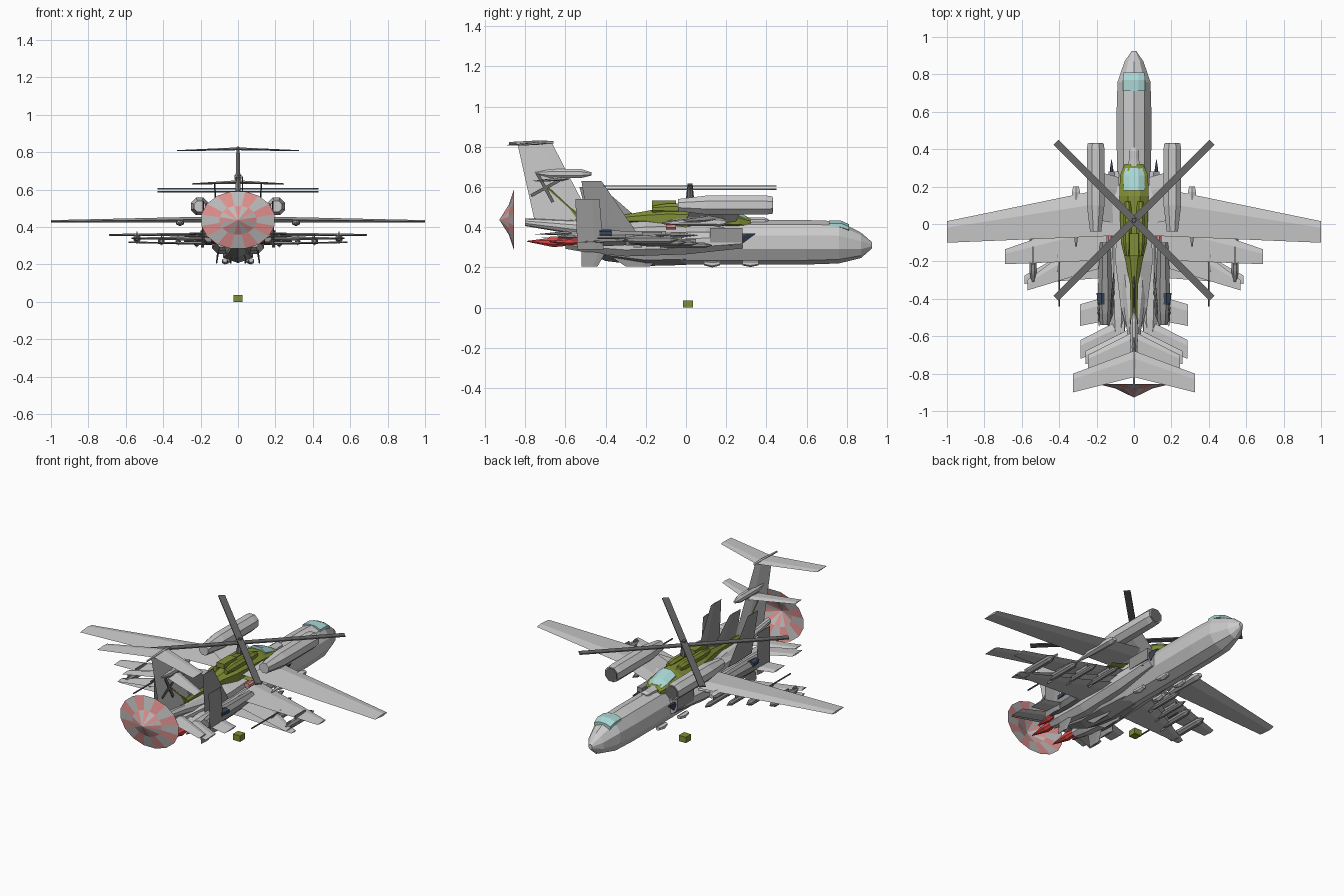
import bpy, bmesh, math
from math import sin, cos, pi, tau
from mathutils import Vector as V


def mat(name, c):
    m = bpy.data.materials.new(name)
    m.diffuse_color = (*c, 1)
    return m


OLIVE = mat("olive", (0.22, 0.27, 0.035))
TEAL = mat("teal", (0.4, 0.68, 0.66))
RED = mat("red", (0.75, 0.06, 0.06))
PINK = mat("faded_red", (0.75, 0.28, 0.27))
NAVY = mat("navy", (0.04, 0.06, 0.1))
GREY = mat("grey", (0.5, 0.5, 0.5))
DARK = mat("dark_grey", (0.14, 0.14, 0.14))
MID = mat("mid_grey", (0.3, 0.3, 0.3))


def finish(name, bm, m=None):
    bmesh.ops.recalc_face_normals(bm, faces=bm.faces)
    me = bpy.data.meshes.new(name)
    bm.to_mesh(me)
    bm.free()
    ob = bpy.data.objects.new(name, me)
    bpy.context.collection.objects.link(ob)
    if m:
        me.materials.append(m)
    return ob


def bridge(bm, rings):
    n = len(rings[0])
    vs = [[bm.verts.new(p) for p in r] for r in rings]
    for a, b in zip(vs, vs[1:]):
        for i in range(n):
            bm.faces.new((a[i], a[(i + 1) % n], b[(i + 1) % n], b[i]))
    bm.faces.new(vs[0])
    bm.faces.new(vs[-1])


def loft(name, secs, n=8, m=None, xs=(0,)):
    """Body along y; each section is (y, centre z, half width, half height)."""
    bm = bmesh.new()
    k = 1 / cos(pi / n)
    for x in xs:
        bridge(bm, [[V((x + k * rx * cos(tau * (i + .5) / n), y, z + k * rz * sin(tau * (i + .5) / n)))
                     for i in range(n)] for y, z, rx, rz in secs])
    return finish(name, bm, m)


def blade(name, secs, up, m=None, mirror=True):
    """Wing or fin; each section is (leading point, trailing point, thickness)."""
    bm = bmesh.new()
    up = V(up)
    for s in ((1, -1) if mirror else (1,)):
        rings = []
        for a, b, t in secs:
            a, b = V(a), V(b)
            p = [a, a.lerp(b, .3) + up * t / 2, b, a.lerp(b, .3) - up * t / 2]
            rings.append([V((q.x * s, q.y, q.z)) for q in p])
        bridge(bm, rings)
    return finish(name, bm, m)


def wing(name, root, tip, t=.016, m=None):
    """root and tip: (x, leading y, trailing y, z)."""
    return blade(name, [((x, a, z), (x, b, z), th) for (x, a, b, z), th in ((root, t * 1.5), (tip, t * .6))],
                 (0, 0, 1), m)


def fin(name, root, tip, t=.018, m=None, mirror=False):
    """root and tip: (x, leading y, trailing y, z), standing upright."""
    return blade(name, [((x, a, z), (x, b, z), th) for (x, a, b, z), th in ((root, t), (tip, t * .5))],
                 (1, 0, 0), m, mirror)


def box(name, c, s, m=None, mirror=False):
    bm = bmesh.new()
    for k in ((1, -1) if mirror else (1,)):
        r = bmesh.ops.create_cube(bm, size=1)
        for v in r["verts"]:
            v.co = V((c[0] * k + v.co.x * s[0], c[1] + v.co.y * s[1], c[2] + v.co.z * s[2]))
    return finish(name, bm, m)


# Large amphibious plane: hull with stepped bottom, wing, engines and T-tail
loft("hull", [(.925, .31, .012, .015), (.87, .31, .05, .06), (.76, .325, .088, .1), (.6, .325, .093, .105),
              (-.2, .325, .09, .105), (-.34, .37, .07, .06), (-.55, .40, .04, .035), (-.8, .425, .015, .018)], 10)
loft("hull_windscreen", [(.81, .395, .055, .02), (.77, .41, .06, .023), (.71, .41, .06, .023)], 8, TEAL)
wing("main_wing", (.03, .215, -.06, .442), (1, .015, -.1, .43), .022)
loft("turbofan", [(.43, .51, .043, .043), (.40, .51, .047, .047), (.1, .51, .047, .047), (-.04, .51, .03, .03)],
     8, None, (-.205, .205))
loft("turbofan_intake", [(.433, .51, .038, .038), (.428, .51, .038, .038)], 8, DARK, (-.205, .205))
blade("engine_pylon", [((.08, .25, .43), (.08, .0, .43), .02), ((.19, .28, .49), (.19, .02, .49), .02)], (0, 0, 1))
fin("tall_fin", (0, -.46, -.75, .42), (0, -.67, -.84, .825), .035)
wing("high_tailplane", (.004, -.68, -.82, .818), (.325, -.80, -.90, .808), .010)
loft("fin_top_fairing", [(-.66, .822, .005, .005), (-.72, .822, .008, .009), (-.88, .818, .004, .005)], 6)
loft("wheel_bulge", [(.36, .222, .012, .01), (.32, .218, .016, .014), (.28, .222, .012, .01)], 6, None, (-.06, .06))
loft("rear_wheel_bulge", [(.17, .222, .012, .01), (.13, .216, .016, .014), (.09, .222, .012, .01)], 6, None, (-.07, .07))
loft("wing_edge_pod", [(.2, .425, .015, .01), (.17, .425, .022, .018), (0, .425, .018, .015), (-.12, .42, .004, .004)],
     6, None, (-.31, .31))

# Mid tail with bullet fairing
wing("mid_tailplane", (.01, -.58, -.69, .64), (.245, -.70, -.77, .63), .012)
loft("tail_bullet", [(-.47, .665, .006, .008), (-.52, .667, .02, .022), (-.68, .667, .02, .022), (-.75, .67, .006, .006)], 8)

# Jet group: nested swept wings, nacelles, fins and stabilizers
wing("jet_wing_a", (.06, .08, -.19, .36), (.69, -.135, -.215, .358), .016)
wing("jet_wing_b", (.06, .08, -.20, .335), (.57, -.30, -.355, .34), .016)
wing("jet_wing_c", (.06, .02, -.28, .31), (.585, -.275, -.32, .318), .012)
for i, (r, t) in enumerate([((.05, -.36, -.50, .33), (.29, -.43, -.545, .325)),
                            ((.05, -.50, -.63, .35), (.285, -.62, -.72, .35)),
                            ((.02, -.56, -.68, .37), (.26, -.68, -.75, .365))]):
    wing("jet_stabilizer_%d" % i, r, t, .014)
loft("jet_nacelle", [(.28, .335, .045, .04), (.0, .32, .055, .055), (-.3, .31, .055, .055),
                     (-.5, .32, .045, .045), (-.6, .325, .032, .032)], 8, None, (-.085, .085))
loft("jet_tail_boom", [(-.1, .35, .03, .03), (-.38, .345, .038, .038), (-.48, .345, .035, .035), (-.54, .345, .025, .025)],
     8, MID, (-.155, .155))
loft("jet_spine", [(.3, .37, .04, .03), (.1, .39, .09, .05), (-.2, .38, .1, .05), (-.45, .36, .07, .05),
                   (-.62, .35, .02, .02)], 8)
loft("jet_belly", [(.0, .27, .06, .05), (-.2, .265, .08, .05), (-.4, .29, .05, .05), (-.55, .32, .02, .02)], 6, MID)
box("jet_intake", (.12, .2, .36), (.035, .16, .07), MID, True)
fin("navy_intake_splitter", (.115, .27, .12, .31), (.12, .35, .2, .37), .03, NAVY, True)
loft("navy_panel", [(-.37, .37, .025, .017), (-.43, .37, .02, .017)], 6, NAVY, (-.175, .175))
loft("exhaust_flame", [(-.56, .325, .015, .015), (-.66, .325, .024, .024), (-.79, .33, .002, .002)],
     8, RED, (-.075, .075))
loft("lower_flame", [(-.54, .33, .015, .015), (-.58, .33, .02, .02), (-.68, .328, .002, .002)], 8, RED, (-.125, .125))
fin("inner_twin_fin", (.11, -.25, -.48, .38), (.125, -.42, -.52, .63), .014, MID, True)
fin("outer_twin_fin", (.19, -.41, -.54, .29), (.185, -.43, -.55, .54), .014, MID, True)
fin("ventral_fin", (.1, -.38, -.52, .31), (.115, -.44, -.52, .205), .014, MID, True)
fin("jet_centre_fin", (0, -.2, -.48, .41), (0, -.42, -.53, .6), .016, MID)
fin("belly_strake", (.035, -.1, -.4, .27), (.04, -.18, -.3, .205), .016, MID, True)

# Stores under the jet wings
for x, y, z, r in ((.22, .05, .31, .014), (.32, -.02, .32, .014), (.41, -.08, .325, .018), (.54, -.12, .338, .02)):
    loft("wing_store", [(y + .08, z, .002, .002), (y + .04, z, r, r), (y - .13, z, r, r), (y - .19, z, r * .4, r * .4)],
         8, MID, (-x, x))
    box("store_pylon", (x, y - .05, z + r + .006), (.006, .1, .025), MID, True)
    fin("store_tail", (x, y - .14, y - .18, z - r * 1.4), (x, y - .14, y - .18, z + r * 1.4), .004, MID, True)
loft("wing_rod", [(-.1, .345, .004, .004), (-.44, .345, .004, .004)], 6, DARK, (-.4, .4))

# Helicopter: cabin, boom, engines, canopy, tail and rotor
loft("helicopter_cabin", [(.32, .42, .05, .025), (.26, .43, .075, .04), (.15, .44, .078, .055), (-.1, .44, .07, .06),
                          (-.2, .445, .045, .035), (-.32, .44, .022, .02), (-.58, .43, .016, .018)], 8, OLIVE)
loft("helicopter_canopy", [(.3, .435, .045, .02), (.26, .445, .056, .032), (.18, .465, .058, .04)], 8, TEAL)
loft("helicopter_sensor", [(.41, .43, .015, .01), (.39, .43, .026, .018), (.35, .43, .026, .018), (.29, .43, .035, .02)], 8)
loft("helicopter_engine", [(.12, .49, .015, .018), (.08, .492, .022, .025), (-.1, .492, .022, .025), (-.17, .49, .012, .015)],
     8, OLIVE, (-.035, .035))
box("gearbox_cowl", (0, -.11, .52), (.05, .12, .028), OLIVE)
fin("helicopter_tail_fin", (0, -.46, -.57, .42), (0, -.67, -.73, .6), .045, OLIVE)
wing("helicopter_stub_wing", (.05, .06, -.06, .42), (.17, .02, -.05, .405), .02, OLIVE)
loft("stub_wing_rocket_pod", [(-.05, .405, .016, .016), (-.1, .405, .016, .016)], 8, PINK, (-.13, .13))

bm = bmesh.new()
bmesh.ops.create_cone(bm, cap_ends=True, segments=8, radius1=.022, radius2=.012, depth=.09)
bmesh.ops.translate(bm, verts=bm.verts, vec=(0, .02, .572))
finish("rotor_mast", bm, DARK)


def rotor_blade(name, c, d, w, r1, up, t):
    c, d, up = V(c), V(d), V(up)
    s = d.cross(up) * w / 2
    bm = bmesh.new()
    bridge(bm, [[c + d * r + a * s + b * up * t / 2
                 for a, b in ((1, 1), (-1, 1), (-1, -1), (1, -1))] for r in (-r1, r1)])
    finish(name, bm, DARK)


for i in range(2):
    a = pi / 4 + i * pi / 2
    rotor_blade("main_rotor_blade", (0, .02, .588 + .017 * i), (cos(a), sin(a), 0), .038, .59, (0, 0, 1), .007)
    b = .5 + i * pi / 2
    rotor_blade("tail_rotor_blade", (.025, -.7, .595), (0, cos(b), sin(b)), .016, .08, (1, 0, 0), .005)

# Oval brake parachute: open canopy, two rings of alternating panels
N = 16
bm = bmesh.new()
apex = bm.verts.new((0, -.928, .437))
rings = [[bm.verts.new((rx * cos(tau * (i + .5) / N), y, .437 + rz * sin(tau * (i + .5) / N))) for i in range(N)]
         for rx, rz, y in ((.1, .078, -.88), (.2, .156, -.855))]
for i in range(N):
    j = (i + 1) % N
    f = bm.faces.new((apex, rings[0][i], rings[0][j]))
    g = bm.faces.new((rings[0][i], rings[1][i], rings[1][j], rings[0][j]))
    f.material_index = i % 2
    g.material_index = (i + 1) % 2
chute = finish("brake_parachute", bm, GREY)
chute.data.materials.append(PINK)

# Small supply crate hanging in the air beneath
box("supply_crate", (0, .01, .018), (.048, .05, .036), OLIVE)
